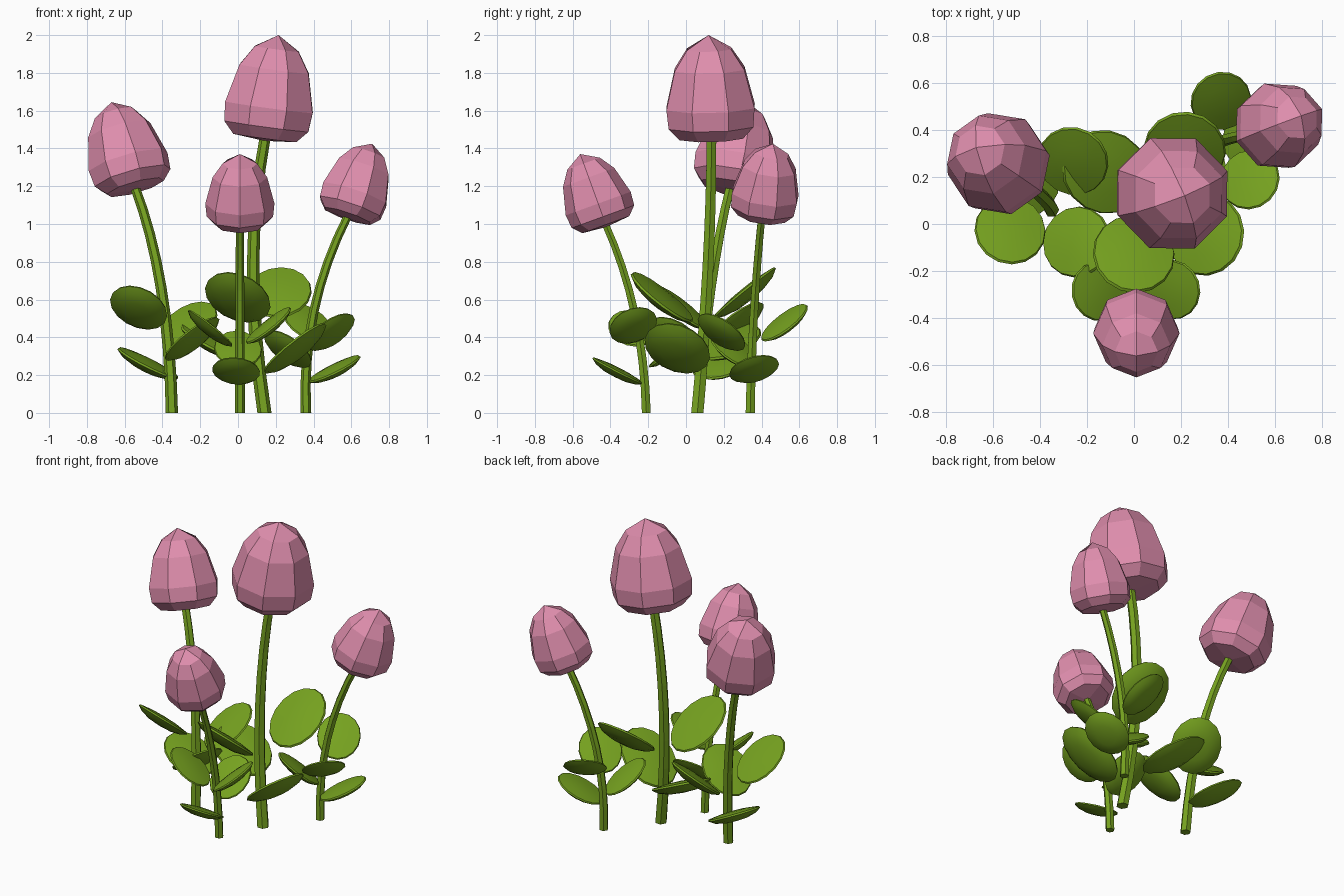
import bpy, bmesh, math
from mathutils import Vector, Matrix

if "Cube" in bpy.data.objects:
    bpy.data.objects.remove(bpy.data.objects["Cube"])

UP = Vector((0, 0, 1))


def material(name, color):
    m = bpy.data.materials.new(name)
    m.diffuse_color = (*color, 1)
    m.use_nodes = True
    m.node_tree.nodes["Principled BSDF"].inputs["Base Color"].default_value = m.diffuse_color
    return m


PINK = material("petal pink", (0.74, 0.27, 0.42))
GREEN = material("leaf green", (0.18, 0.36, 0.014))


def finish(bm, name, mat, smooth=None):
    bmesh.ops.recalc_face_normals(bm, faces=bm.faces)
    me = bpy.data.meshes.new(name)
    bm.to_mesh(me)
    bm.free()
    me.materials.append(mat)
    ob = bpy.data.objects.new(name, me)
    bpy.context.collection.objects.link(ob)
    if smooth:
        bpy.ops.object.select_all(action='DESELECT')
        bpy.context.view_layer.objects.active = ob
        ob.select_set(True)
        bpy.ops.object.shade_smooth_by_angle(angle=math.radians(smooth))


def ring(bm, n, rx, ry, z, M, turn=0.0):
    angles = [turn + math.tau * i / n for i in range(n)]
    return [bm.verts.new(M @ Vector((rx * math.cos(a), ry * math.sin(a), z))) for a in angles]


def bridge_all(bm, rings):
    for a, b in zip(rings, rings[1:]):
        for i in range(len(a)):
            j = (i + 1) % len(a)
            bm.faces.new((a[i], a[j], b[j], b[i]))


def frame(origin, direction):
    return Matrix.Translation(origin) @ UP.rotation_difference(direction).to_matrix().to_4x4()


# Six-sided tapering stem swept along a path
def stem(name, path, r0):
    bm = bmesh.new()
    rings = []
    last = len(path) - 1
    for i, c in enumerate(path):
        tangent = path[min(i + 1, last)] - path[i - 1] if i else UP
        r = r0 * (1 - 0.22 * i / last)
        rings.append(ring(bm, 6, r, r, 0, frame(c, tangent)))
    bridge_all(bm, rings)
    bm.faces.new(rings[0])
    bm.faces.new(rings[-1])
    finish(bm, name, GREEN)


# Faceted eight-sided bud, each end closed by four quads
BUD = [(0.03, 0.72), (0.14, 0.96), (0.32, 1.0), (0.68, 0.79), (0.87, 0.5)]


def bud(name, base, tip, turn):
    h = (tip - base).length
    R = 0.447 * h
    M = frame(base, tip - base)
    bm = bmesh.new()
    rings = [ring(bm, 8, r * R, r * R, t * h, M, math.radians(turn)) for t, r in BUD]
    bridge_all(bm, rings)
    for rg, z in ((rings[0], 0), (rings[-1], h)):
        pole = bm.verts.new(M @ Vector((0, 0, z)))
        for i in (1, 3, 5, 7):
            bm.faces.new((pole, rg[i - 1], rg[i], rg[(i + 1) % 8]))
    finish(bm, name, PINK)


# Oval leaf: gently arched above, domed below
LEAF = [(0.5, 0.045), (0.97, 0.012), (1, -0.02), (0.8, -0.09), (0.45, -0.14)]


def leaf(name, center, azimuth, slope, half, width):
    M = (Matrix.Translation(center) @ Matrix.Rotation(math.radians(azimuth), 4, 'Z')
         @ Matrix.Rotation(math.radians(-slope), 4, 'Y'))
    bm = bmesh.new()
    rows = [ring(bm, 16, half * r, width / 2 * r, z * width, M) for r, z in LEAF]
    bridge_all(bm, rows)
    for rg, z in ((rows[0], 0.055), (rows[-1], -0.155)):
        pole = bm.verts.new(M @ Vector((0, 0, z * width)))
        for i in range(16):
            bm.faces.new((pole, rg[i], rg[(i + 1) % 16]))
    finish(bm, name, GREEN, 45)


# Whole flower: bud height sets stem thickness and leaf size
def flower(name, foot, middle, neck, tip, turn, leaves):
    foot, middle, neck, tip = (Vector(p) for p in (foot, middle, neck, tip))
    h = (tip - neck).length
    bend = 2 * middle - (foot + neck) / 2
    path = []
    for i in range(9):
        t = i / 8 * 1.02
        path.append(foot * (1 - t) ** 2 + bend * 2 * t * (1 - t) + neck * t * t)
    stem(name + "_stem", path, 0.066 * h)
    bud(name + "_bud", neck, tip, turn)
    for i, (x, y, z, azimuth) in enumerate(leaves):
        leaf(f"{name}_leaf_{i + 1}", (x, y, z), azimuth, 39 if i else 27, 0.37 * h, 0.62 * h)


# Leaves are centre and heading; the first of each flower is the flattest
flower("tall", (.14, .06, 0), (.08, .115, .75), (.14, .135, 1.44), (.215, .12, 2), 22,
       [(-.12, .22, .38, 150), (0, -.125, .615, -110), (.215, .31, .64, 85), (.3, -.045, .345, -18)])
flower("left", (-.35, .06, 0), (-.405, .13, .65), (-.54, .23, 1.18), (-.67, .325, 1.645), 12,
       [(-.475, .18, .265, 162), (-.525, -.025, .56, -111), (-.245, -.075, .395, -25),
        (-.26, .265, .475, 60)])
flower("front", (.01, -.21, 0), (.01, -.27, .52), (.01, -.42, .985), (.01, -.56, 1.37), 0,
       [(-.01, -.36, .225, -97), (-.145, -.285, .45, 190), (.16, -.28, .465, 18), (0, -.08, .34, 95)])
flower("right", (.36, .34, 0), (.4, .36, .53), (.575, .4, 1.03), (.71, .46, 1.425), 20,
       [(.51, .36, .235, 22), (.49, .19, .43, -45), (.37, .52, .48, 120), (.265, .255, .34, -135)])
